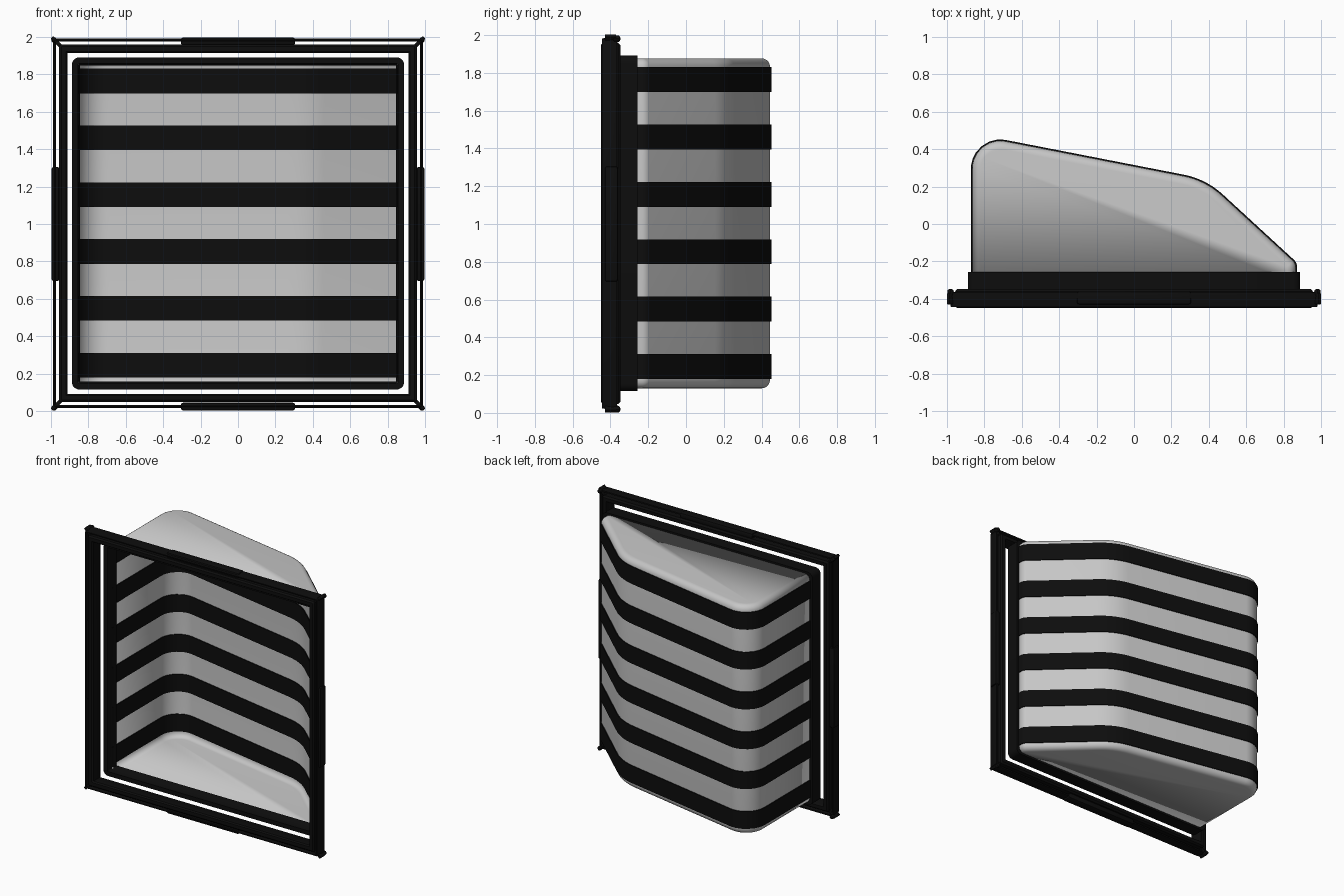
import bpy, bmesh, math
from mathutils import Vector

if "Cube" in bpy.data.objects:
    bpy.data.objects.remove(bpy.data.objects["Cube"])


def material(name, rgb):
    m = bpy.data.materials.new(name)
    m.diffuse_color = (*rgb, 1)
    m.use_nodes = True
    m.node_tree.nodes["Principled BSDF"].inputs["Base Color"].default_value = m.diffuse_color
    return m


GREY = material("pale grey", (0.57, 0.57, 0.57))
BLACK = material("black", (0.004, 0.004, 0.004))
CZ = 1.003  # height of the centre


def finish(name, bm, mat, smooth=True):
    bmesh.ops.recalc_face_normals(bm, faces=bm.faces)
    me = bpy.data.meshes.new(name)
    bm.to_mesh(me)
    bm.free()
    me.materials.append(mat)
    ob = bpy.data.objects.new(name, me)
    bpy.context.collection.objects.link(ob)
    if smooth:
        bpy.ops.object.select_all(action='DESELECT')
        ob.select_set(True)
        bpy.context.view_layer.objects.active = ob
        bpy.ops.object.shade_smooth_by_angle(angle=math.radians(35))
    return ob


def fillet(points, radii, steps=8):
    """Open path with its inner corners rounded."""
    pts = [Vector(p) for p in points]
    out = [pts[0]]
    for a, b, c, r in zip(pts, pts[1:], pts[2:], radii):
        u, v = (a - b).normalized(), (c - b).normalized()
        half = u.angle(v) / 2
        t = r / math.tan(half)
        centre = b + (u + v).normalized() * (r / math.sin(half))
        s, e = b + u * t - centre, b + v * t - centre
        for i in range(steps + 1):
            k = i / steps
            out.append(centre + (s * (1 - k) + e * k).normalized() * r)
    return out + [pts[-1]]


def offset(path, d):
    """Shift an open path sideways to its left."""
    res = []
    for i, p in enumerate(path):
        t = (path[min(i + 1, len(path) - 1)] - path[max(i - 1, 0)]).normalized()
        res.append(p + Vector((-t.y, t.x)) * d)
    return res


def prism(loop, z0, z1):
    bm = bmesh.new()
    f = bm.faces.new([bm.verts.new((p.x, p.y, z0)) for p in loop])
    top = bmesh.ops.extrude_face_region(bm, geom=[f])["geom"]
    vs = [g for g in top if isinstance(g, bmesh.types.BMVert)]
    bmesh.ops.translate(bm, verts=vs, vec=(0, 0, z1 - z0))
    return bm


def ring(name, section, radius, steps=5):
    """Sweep a closed (half size, y) section round a rounded square."""
    bm = bmesh.new()
    rows = []
    outer = max(h for h, _ in section)
    for h, y in section:
        r = max(radius - (outer - h), 0.003)
        row = []
        for q in range(4):
            a0 = q * math.pi / 2
            sx = 1 if q in (0, 3) else -1
            sz = 1 if q < 2 else -1
            for i in range(steps + 1):
                a = a0 + i / steps * math.pi / 2
                row.append(bm.verts.new((sx * (h - r) + r * math.cos(a), y,
                                         CZ + sz * (h - r) + r * math.sin(a))))
        rows.append(row)
    n = len(rows[0])
    for j, row in enumerate(rows):
        nxt = rows[(j + 1) % len(rows)]
        for i in range(n):
            k = (i + 1) % n
            bm.faces.new((row[i], row[k], nxt[k], nxt[i]))
    return finish(name, bm, BLACK)


def bar(name, size, loc, angle=0, bevel=0.008):
    bm = bmesh.new()
    bmesh.ops.create_cube(bm, size=1)
    bmesh.ops.scale(bm, vec=size, verts=bm.verts)
    if bevel:
        bmesh.ops.bevel(bm, geom=bm.edges[:], offset=bevel, segments=2,
                        profile=0.5, affect='EDGES')
    ob = finish(name, bm, BLACK)
    ob.location = loc
    ob.rotation_euler.y = angle
    return ob


# Hood shell: bent plan, rounded rims, open front
outline = [(-0.865, -0.30), (-0.865, 0.477), (0.382, 0.234), (0.865, -0.21), (0.865, -0.30)]
path = fillet(outline, (0.15, 0.42, 0.05))
bm = prism(path, 0.13, 1.877)
bm.normal_update()
rims = [e for e in bm.edges
        if abs(e.verts[0].co.z - e.verts[1].co.z) < 1e-4
        and not all(v.co.y < -0.29 for v in e.verts)]
bmesh.ops.bevel(bm, geom=rims, offset=0.045, segments=5, profile=0.5, affect='EDGES')
bmesh.ops.delete(bm, geom=[f for f in bm.faces if all(v.co.y < -0.295 for v in f.verts)],
                 context='FACES')
shell = finish("hood_shell", bm, GREY)
mod = shell.modifiers.new("thickness", 'SOLIDIFY')
mod.thickness = 0.006
mod.offset = -1

# Six dark bands wrapped around the wall, showing inside and out
band_loop = offset(path, 0.007) + offset(path, -0.013)[::-1]
for i in range(6):
    z = 0.245 + i * 0.304
    finish(f"wall_band_{i + 1}", prism(band_loop, z - 0.066, z + 0.066), BLACK)

# Collar holding the mouth of the shell
ring("collar", [(0.888, -0.355), (0.888, -0.257), (0.845, -0.257),
                (0.845, -0.275), (0.855, -0.29), (0.855, -0.355)], 0.04)

# Main square frame and thin outer lip
ring("main_frame", [(0.945, -0.45), (0.956, -0.44), (0.956, -0.36), (0.945, -0.347),
                    (0.92, -0.347), (0.912, -0.36), (0.912, -0.44), (0.92, -0.45)], 0.012, 2)
ring("outer_lip", [(0.972, -0.445), (0.979, -0.445), (0.988, -0.385), (0.986, -0.365),
                   (0.976, -0.365), (0.972, -0.385)], 0.012, 2)

# Edge grips and corner ties on all four sides
for i in range(4):
    a = i * math.pi / 2
    s, c = math.sin(a), math.cos(a)
    bar(f"edge_grip_{i + 1}", (0.61, 0.07, 0.042),
        (s * 0.976, -0.395, CZ - 0.003 + c * 0.976), a, 0.012)
    d = a + math.pi / 4
    reach = 0.965 * math.sqrt(2)
    bar(f"corner_tie_{i + 1}", (0.022, 0.06, 0.085),
        (math.sin(d) * reach, -0.40, CZ + math.cos(d) * reach), d, 0.005)
    bar(f"corner_bead_{i + 1}", (0.03, 0.04, 0.03),
        (math.sin(d) * 0.981 * math.sqrt(2), -0.368,
         CZ - 0.003 + math.cos(d) * 0.981 * math.sqrt(2)), d, 0.01)
